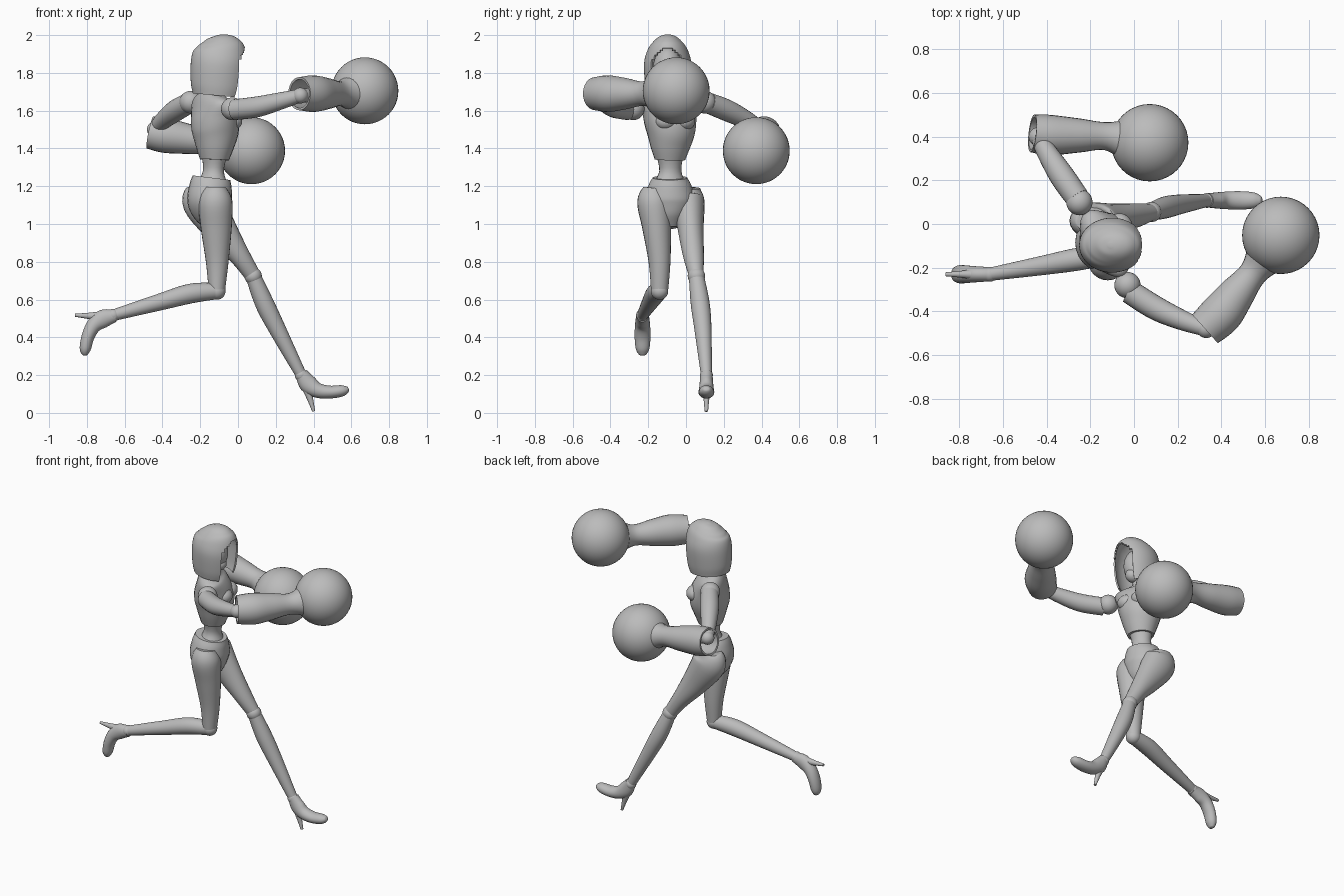
import bpy
import bmesh
import math
from mathutils import Vector, Matrix

if "Cube" in bpy.data.objects:
    bpy.data.objects.remove(bpy.data.objects["Cube"], do_unlink=True)

# One plain grey for the whole figure
grey = bpy.data.materials.new("plain_grey")
grey.use_nodes = True
COLOUR = (0.5, 0.5, 0.5, 1.0)
grey.diffuse_color = COLOUR
grey.node_tree.nodes["Principled BSDF"].inputs["Base Color"].default_value = COLOUR


def finish(name, bm):
    """Turn a bmesh into a smooth shaded, coloured object."""
    bmesh.ops.recalc_face_normals(bm, faces=bm.faces)
    mesh = bpy.data.meshes.new(name)
    bm.to_mesh(mesh)
    bm.free()
    obj = bpy.data.objects.new(name, mesh)
    bpy.context.collection.objects.link(obj)
    mesh.materials.append(grey)
    bpy.ops.object.select_all(action="DESELECT")
    obj.select_set(True)
    bpy.context.view_layer.objects.active = obj
    bpy.ops.object.shade_smooth_by_angle(angle=math.radians(40))
    return obj


def smooth_path(points, steps):
    """Pass a smooth curve through sections of position and radii."""
    result = []
    for i in range(len(points) - 1):
        b, c = points[i], points[i + 1]
        a = points[i - 1] if i else b
        d = points[min(i + 2, len(points) - 1)]
        for s in range(steps):
            t = s / steps
            result.append([
                0.5 * (2 * q + (r - p) * t + (2 * p - 5 * q + 4 * r - e) * t ** 2
                       + (3 * q - p - 3 * r + e) * t ** 3)
                for p, q, r, e in zip(a, b, c, d)])
    result.append(points[-1])
    return result


def loft(name, sections, across=(0, 1, 0), sides=24, steps=5, wall=0, opening=None):
    """Skin elliptical sections (x, y, z, half width, half depth)."""
    rings = smooth_path([s if len(s) > 4 else (*s, s[3]) for s in sections], steps)
    bm = bmesh.new()
    loops = []
    for i, ring in enumerate(rings):
        before, after = rings[max(i - 1, 0)], rings[min(i + 1, len(rings) - 1)]
        along = (Vector(after[:3]) - Vector(before[:3])).normalized()
        side = Vector(across)
        side = (side - along * side.dot(along)).normalized()
        other = along.cross(side)
        loops.append([
            bm.verts.new(Vector(ring[:3])
                         + side * ring[3] * math.cos(k * math.tau / sides)
                         + other * ring[4] * math.sin(k * math.tau / sides))
            for k in range(sides)])
    for low, high in zip(loops, loops[1:]):
        for k in range(sides):
            n = (k + 1) % sides
            bm.faces.new((low[k], low[n], high[n], high[k]))
    if opening:
        bm.faces.new(loops[-1])
        cut = [f for f in bm.faces if opening(f.calc_center_median())]
        bmesh.ops.delete(bm, geom=cut, context="FACES")
    if wall:
        bmesh.ops.recalc_face_normals(bm, faces=bm.faces)
        bmesh.ops.solidify(bm, geom=bm.faces[:], thickness=wall)
    else:
        bm.faces.new(loops[0])
        bm.faces.new(loops[-1])
    return finish(name, bm)


def ball(name, centre, size, turn=0):
    """Sphere or ellipsoid; size is one radius or three."""
    size = size if isinstance(size, tuple) else (size,) * 3
    bm = bmesh.new()
    place = (Matrix.Translation(centre) @ Matrix.Rotation(turn, 4, "Z")
             @ Matrix.Diagonal((*size, 1)))
    bmesh.ops.create_uvsphere(bm, u_segments=40, v_segments=24, radius=1, matrix=place)
    return finish(name, bm)


# Hood with an arched opening, and the head inside it
HEAD_Y = -0.097


def face_opening(p):
    if p.z > 1.93:
        return False
    half = 0.7 * min(1, ((1.93 - p.z) / 0.08) ** 0.5)
    return abs(math.atan2(p.y - HEAD_Y, p.x + 0.1)) < half


hood_shape = [(1.68, -0.11, 0.13, 0.11), (1.74, -0.105, 0.145, 0.12),
              (1.85, -0.1, 0.15, 0.125), (1.92, -0.097, 0.138, 0.107),
              (1.96, -0.1, 0.11, 0.08), (1.99, -0.105, 0.06, 0.045),
              (2.0, -0.107, 0.01, 0.01)]
loft("hood", [(x, HEAD_Y, z, w, d) for z, x, w, d in hood_shape],
     across=(1, 0, 0), sides=48, steps=6, wall=0.01, opening=face_opening)
ball("head", (-0.11, HEAD_Y, 1.82), (0.09, 0.078, 0.115))
ball("chin", (-0.075, HEAD_Y, 1.75), (0.05, 0.045, 0.045))
loft("neck", [(-0.13, -0.09, 1.62, 0.055), (-0.125, -0.095, 1.78, 0.045)])

# Torso, turned so that one shoulder leads
SHOULDERS = (-0.5, 0.87, 0)
loft("bodice", [(-0.13, -0.09, 1.695, 0.06, 0.05), (-0.135, -0.09, 1.65, 0.165, 0.08),
                (-0.125, -0.085, 1.57, 0.15, 0.115), (-0.12, -0.08, 1.49, 0.132, 0.122),
                (-0.122, -0.083, 1.41, 0.108, 0.1), (-0.125, -0.085, 1.34, 0.082, 0.075)],
     across=SHOULDERS)
loft("waist", [(-0.125, -0.085, 1.38, 0.078, 0.07), (-0.13, -0.083, 1.28, 0.06, 0.054),
               (-0.135, -0.085, 1.2, 0.1, 0.088)], across=SHOULDERS)
for name, y in (("right", -0.105), ("left", -0.01)):
    ball(name + "_bust", (-0.065 - y * 0.3, y, 1.545), (0.055, 0.06, 0.05), 0.5)
loft("pelvis", [(-0.14, -0.085, 1.245, 0.092, 0.1), (-0.145, -0.085, 1.2, 0.115, 0.112),
                (-0.15, -0.085, 1.12, 0.13, 0.118), (-0.14, -0.085, 1.04, 0.09, 0.09),
                (-0.13, -0.08, 0.98, 0.04, 0.04)])

# Arms: shoulder joint, upper arm, elbow, open cuff and round glove
arms = {
    "right": ((-0.03, -0.28, 1.61),
              [(-0.02, -0.31, 1.605, 0.055), (0.1, -0.385, 1.62, 0.055),
               (0.22, -0.44, 1.65, 0.046), (0.33, -0.48, 1.68, 0.035)],
              [(0.325, -0.48, 1.69, 0.088), (0.4, -0.41, 1.69, 0.097),
               (0.47, -0.32, 1.69, 0.083), (0.545, -0.225, 1.69, 0.065),
               (0.6, -0.15, 1.695, 0.098)],
              (0.672, -0.052, 1.705)),
    "left": ((-0.25, 0.1, 1.645),
             [(-0.26, 0.12, 1.64, 0.055), (-0.33, 0.22, 1.6, 0.057),
              (-0.4, 0.33, 1.545, 0.046), (-0.44, 0.4, 1.5, 0.035)],
             [(-0.465, 0.415, 1.485, 0.087), (-0.38, 0.407, 1.468, 0.092),
              (-0.25, 0.405, 1.448, 0.078), (-0.13, 0.402, 1.43, 0.064),
              (-0.04, 0.388, 1.41, 0.095)],
             (0.072, 0.372, 1.388)),
}
for side, (shoulder, arm, cuff, glove) in arms.items():
    ball(side + "_shoulder", shoulder, 0.06)
    loft(side + "_upper_arm", arm, across=(0, 0, 1))
    ball(side + "_elbow", arm[-1][:3], 0.042)
    loft(side + "_cuff", cuff, across=(0, 0, 1), wall=0.012)
    loft(side + "_forearm", [(*arm[-1][:3], 0.035), (*cuff[3][:3], 0.05)],
         across=(0, 0, 1))
    ball(side + "_glove", glove, 0.177)

# Legs: thigh, knee and shin, then a high heeled foot turned at the ankle
legs = {
    "right": ([(-0.12, -0.165, 1.19, 0.06, 0.06), (-0.12, -0.17, 1.12, 0.088, 0.09),
               (-0.115, -0.155, 0.98, 0.076, 0.082), (-0.11, -0.14, 0.8, 0.058, 0.06),
               (-0.112, -0.14, 0.645, 0.045, 0.043)],
              [(-0.112, -0.14, 0.645, 0.043), (-0.25, -0.16, 0.632, 0.052),
               (-0.42, -0.19, 0.585, 0.044), (-0.66, -0.23, 0.517, 0.03)], 251),
    "left": ([(-0.19, 0.015, 1.19, 0.06, 0.075), (-0.185, 0.015, 1.12, 0.083, 0.11),
              (-0.09, 0.025, 0.97, 0.068, 0.085), (0.01, 0.04, 0.83, 0.055, 0.055),
              (0.08, 0.055, 0.725, 0.038, 0.042)],
             [(0.08, 0.055, 0.725, 0.04), (0.14, 0.075, 0.58, 0.05),
              (0.21, 0.09, 0.44, 0.045), (0.335, 0.108, 0.2, 0.029)], 0),
}
foot_shape = [(0, 0.01, 0.032, 0.033), (0.035, -0.045, 0.036, 0.048),
              (0.085, -0.08, 0.04, 0.04), (0.15, -0.09, 0.042, 0.034),
              (0.215, -0.083, 0.036, 0.03), (0.245, -0.075, 0.02, 0.016),
              (0.251, -0.073, 0.005, 0.004)]
heel_shape = [(0.022, -0.045, 0.028, 0.03), (0.045, -0.12, 0.016, 0.017),
              (0.066, -0.192, 0.009, 0.008)]
for side, (thigh, shin, turn) in legs.items():
    loft(side + "_thigh", thigh)
    ball(side + "_knee", shin[0][:3], 0.046)
    loft(side + "_shin", shin)
    ankle = Vector(shin[-1][:3])
    spin = Matrix.Rotation(math.radians(-turn), 3, "Y")
    for part, shape in (("foot", foot_shape), ("heel", heel_shape)):
        loft(f"{side}_{part}",
             [(*(ankle + spin @ Vector((x, 0, z))), w, d) for x, z, w, d in shape])
    ball(side + "_ankle", ankle, 0.034)
